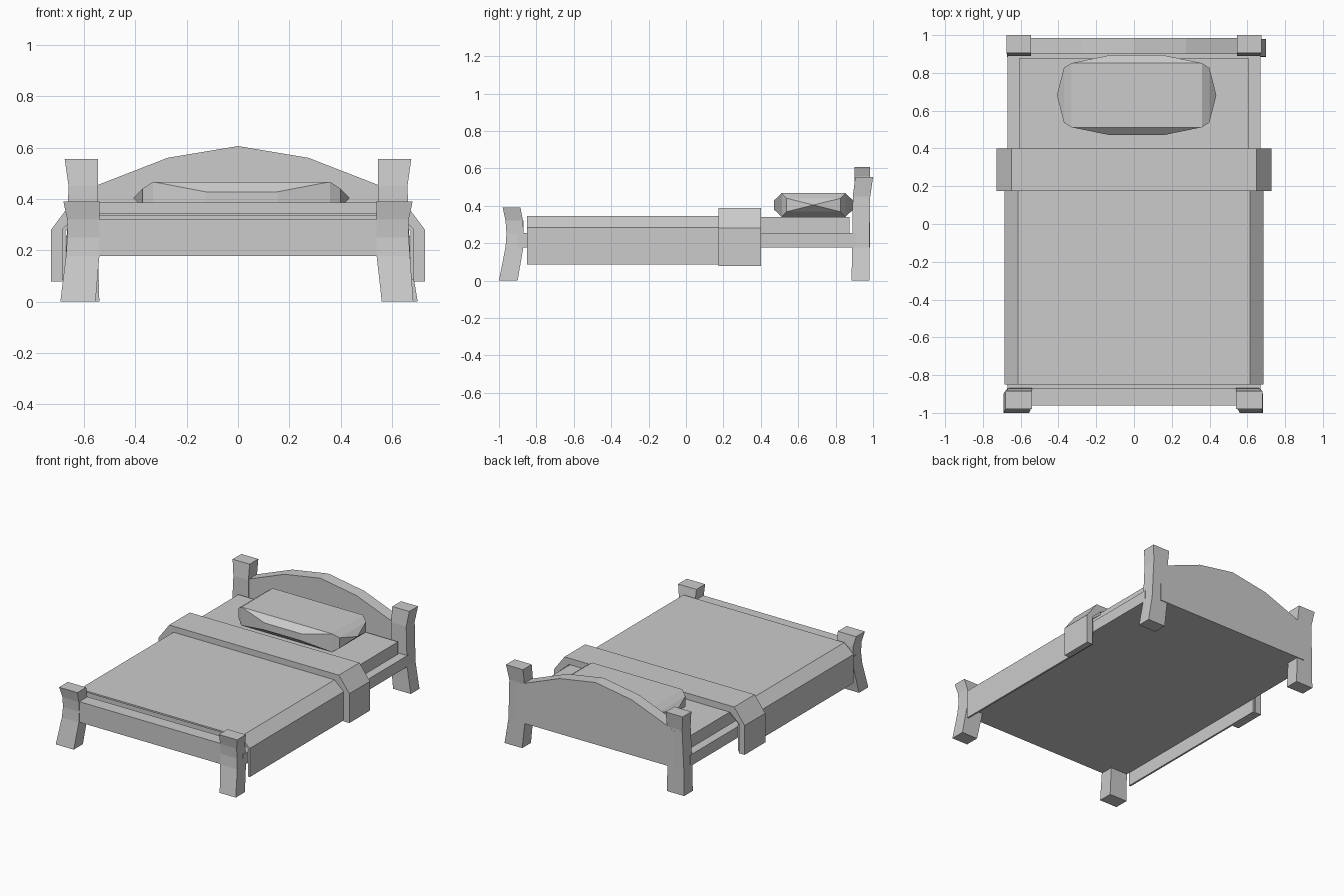
import bpy, bmesh

cube = bpy.data.objects.get("Cube")
if cube:
    bpy.data.objects.remove(cube, do_unlink=True)

grey = bpy.data.materials.new("plain_grey")
grey.use_nodes = True
grey.diffuse_color = (0.6, 0.6, 0.6, 1)
grey.node_tree.nodes["Principled BSDF"].inputs["Base Color"].default_value = (0.6, 0.6, 0.6, 1)


def finish(name, bm):
    bmesh.ops.recalc_face_normals(bm, faces=bm.faces)
    mesh = bpy.data.meshes.new(name)
    bm.to_mesh(mesh)
    bm.free()
    mesh.materials.append(grey)
    obj = bpy.data.objects.new(name, mesh)
    bpy.context.collection.objects.link(obj)


def loft(name, rings):
    """Skin a list of equal-length closed rings and cap both ends."""
    bm = bmesh.new()
    loops = [[bm.verts.new(p) for p in ring] for ring in rings]
    n = len(loops[0])
    for a, b in zip(loops, loops[1:]):
        for i in range(n):
            j = (i + 1) % n
            bm.faces.new((a[i], a[j], b[j], b[i]))
    bm.faces.new(loops[0])
    bm.faces.new(loops[-1])
    finish(name, bm)


def extrude(name, profile, y0, y1):
    loft(name, [[(x, y, z) for x, z in profile] for y in (y0, y1)])


def box(name, x, y0, y1, z0, z1):
    extrude(name, [(-x, z0), (x, z0), (x, z1), (-x, z1)], y0, y1)


def post(name, side, sections):
    """Bent square post; each section is z, x range, y range."""
    loft(name, [[(side * x0, y0, z), (side * x1, y0, z),
                 (side * x1, y1, z), (side * x0, y1, z)]
                for z, x0, x1, y0, y1 in sections])


def draped(name, outer, inner, y0, y1):
    """Cloth strip over both sides of the bed; both outlines run from hem to top."""
    half = outer + inner[::-1]
    arch = [(-x, z) for x, z in outer] + outer[::-1]
    arch += inner + [(-x, z) for x, z in inner[::-1]]
    extrude(name, arch, y0, y1)


# Frame, footboard and mattress
box("bed_frame", 0.67, -0.90, 0.91, 0.178, 0.255)
box("footboard", 0.60, -0.96, -0.87, 0.178, 0.32)
box("mattress", 0.61, -0.84, 0.875, 0.25, 0.34)

# Arched headboard
extrude("headboard", [(-0.60, 0.178), (0.60, 0.178), (0.60, 0.43), (0.545, 0.455),
                      (0.275, 0.56), (0, 0.606), (-0.275, 0.56), (-0.545, 0.455),
                      (-0.60, 0.43)], 0.90, 0.985)

# Corner posts, with the left head post kicked outward at the floor
foot = [(0.178, 0.54, 0.67, -0.965, -0.87), (0.25, 0.54, 0.665, -0.96, -0.868),
        (0.32, 0.54, 0.665, -0.965, -0.872), (0.39, 0.54, 0.68, -0.98, -0.885)]
head = [(0.178, 0.545, 0.67, 0.888, 0.98), (0.45, 0.545, 0.66, 0.892, 0.985),
        (0.555, 0.545, 0.675, 0.905, 1.0)]
post("foot_post_left", 1, [(0, 0.56, 0.683, -1.0, -0.90)] + foot)
post("foot_post_right", -1, [(0, 0.555, 0.692, -1.0, -0.90)] + foot)
post("head_post_left", 1, [(0, 0.565, 0.70, 0.885, 0.98)] + head)
post("head_post_right", -1, [(0, 0.54, 0.672, 0.885, 0.98)] + head)

# Blanket and its folded-over band
draped("blanket", [(0.685, 0.085), (0.685, 0.283), (0.615, 0.346)],
       [(0.672, 0.085), (0.672, 0.275), (0.60, 0.335)], -0.85, 0.39)
draped("blanket_fold", [(0.728, 0.078), (0.728, 0.28), (0.648, 0.387)],
       [(0.684, 0.078), (0.684, 0.28), (0.615, 0.343)], 0.175, 0.40)

# Faceted pillow: hull of top and bottom panels, bulging sides and pointed ends
cx, cy, cz = 0.014, 0.682, 0.404
bm = bmesh.new()
for sx in (-1, 1):
    bm.verts.new((cx + sx * 0.422, cy, cz))
    for sy in (-1, 1):
        for sz in (-1, 1):
            for dx, dy, dz in ((0.345, 0.17, 0.063), (0.14, 0.212, 0.024), (0.385, 0.145, 0.036)):
                bm.verts.new((cx + sx * dx, cy + sy * dy, cz + sz * dz))
bmesh.ops.convex_hull(bm, input=bm.verts)
bmesh.ops.dissolve_limit(bm, angle_limit=0.02, verts=bm.verts, edges=bm.edges)
finish("pillow", bm)
